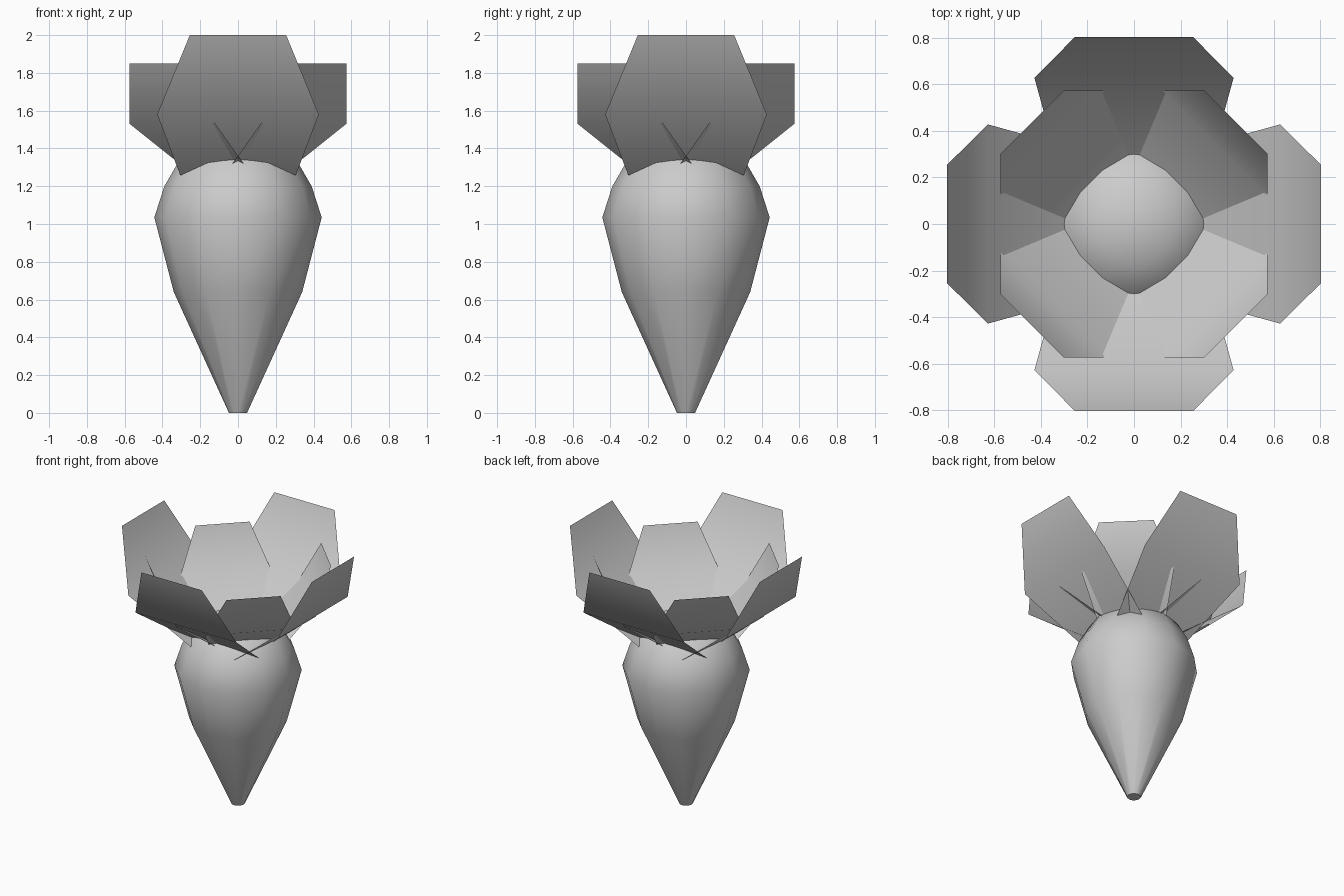
import bpy, math
from mathutils import Matrix

if "Cube" in bpy.data.objects:
    bpy.data.objects.remove(bpy.data.objects["Cube"])

grey = bpy.data.materials.new("plain_grey")
grey.diffuse_color = (0.6, 0.6, 0.6, 1)
grey.use_nodes = True
grey.node_tree.nodes["Principled BSDF"].inputs["Base Color"].default_value = grey.diffuse_color


def make(name, verts, faces):
    mesh = bpy.data.meshes.new(name)
    mesh.from_pydata(verts, [], faces)
    mesh.materials.append(grey)
    mesh.update()
    obj = bpy.data.objects.new(name, mesh)
    bpy.context.collection.objects.link(obj)
    bpy.ops.object.select_all(action='DESELECT')
    obj.select_set(True)
    bpy.context.view_layer.objects.active = obj
    bpy.ops.object.shade_smooth_by_angle(angle=math.radians(50))
    return obj


# Tapered bulb: (radius, height) rings, flat bottom and pointed dome top
SIDES = 12
rings = [(0.048, 0), (0.34, 0.64), (0.443, 1.035), (0.39, 1.2),
         (0.312, 1.335), (0.17, 1.425)]
verts = [(r * math.cos(2 * math.pi * i / SIDES), r * math.sin(2 * math.pi * i / SIDES), z)
         for r, z in rings for i in range(SIDES)]
verts.append((0, 0, 1.45))
faces = [tuple(reversed(range(SIDES)))]
for k in range(len(rings) - 1):
    for i in range(SIDES):
        j = (i + 1) % SIDES
        a, b = k * SIDES, (k + 1) * SIDES
        faces.append((a + i, a + j, b + j, b + i))
last = (len(rings) - 1) * SIDES
faces += [(last + i, last + (i + 1) % SIDES, len(verts) - 1) for i in range(SIDES)]
make("bulb", verts, faces)


# Petals: folded six-sided sheets, rows of (half width, distance out, height)
def petal(name, rows, angle):
    turn = Matrix.Rotation(angle, 3, 'Z')
    pts = [turn @ p for w, r, z in rows
           for p in (Matrix.Identity(3) @ v for v in
                     (bpy_vec(-w, -r, z), bpy_vec(w, -r, z)))]
    make(name, pts, [(0, 1, 3, 2), (2, 3, 5, 4)])


def bpy_vec(x, y, z):
    from mathutils import Vector
    return Vector((x, y, z))


large = [(0.255, 0.0, 1.125), (0.428, 0.628, 1.58), (0.255, 0.803, 2.0)]
small = [(0.19, 0.019, 1.19), (0.321, 0.49, 1.53), (0.191, 0.62, 1.85)]
for n in range(4):
    petal(f"large_petal_{n + 1}", large, n * math.pi / 2)
    petal(f"small_petal_{n + 1}", small, (n + 0.5) * math.pi / 2)
